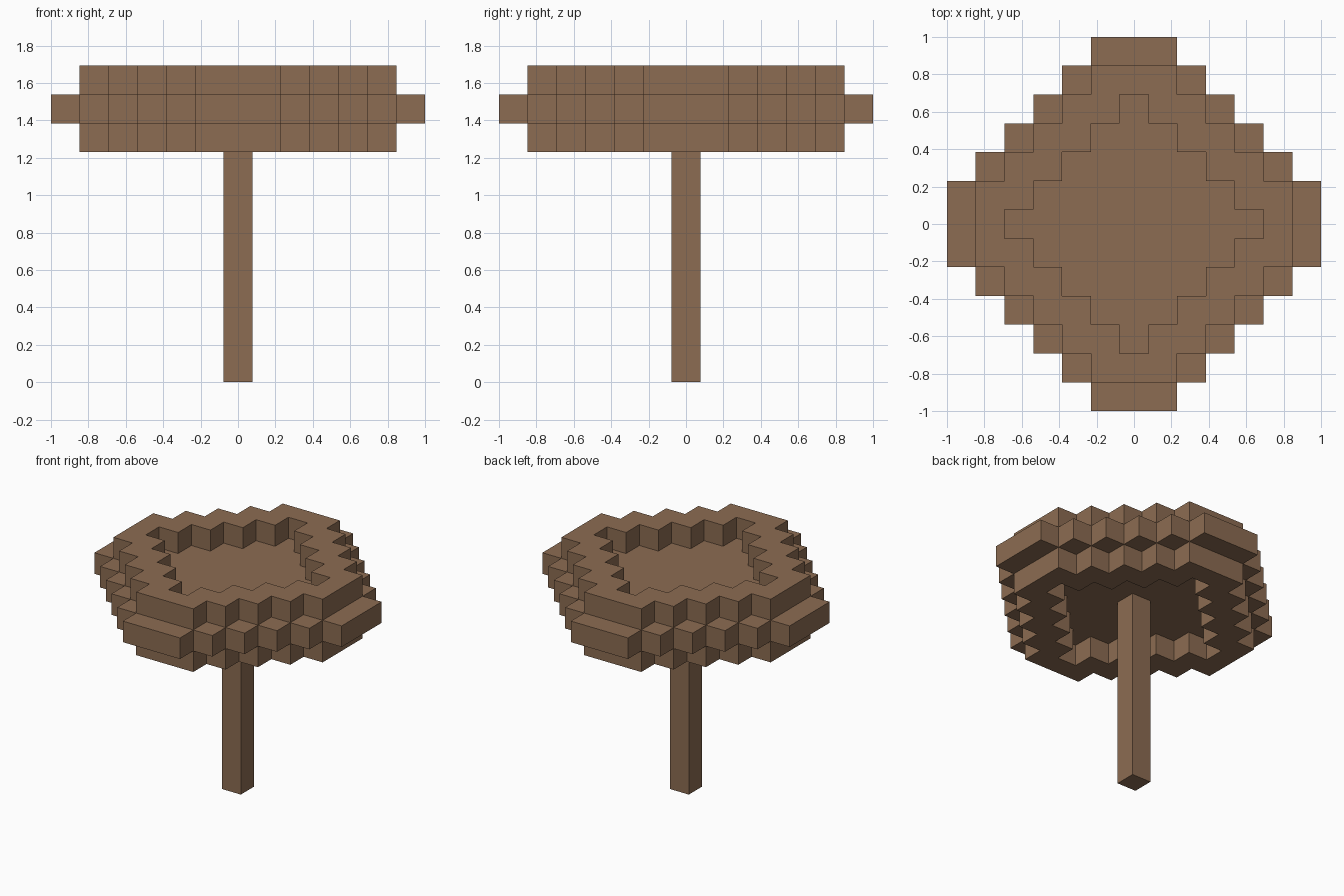
import bpy
import bmesh
from mathutils import Vector

old = bpy.data.objects.get("Cube")
if old:
    bpy.data.objects.remove(old, do_unlink=True)

U = 2 / 13  # edge of one block
TRUNK_BLOCKS = 9

bark = bpy.data.materials.new("brown")
bark.use_nodes = True
colour = (0.262, 0.150, 0.084, 1)
bark.diffuse_color = colour
bark.node_tree.nodes["Principled BSDF"].inputs["Base Color"].default_value = colour


def stepped_diamond(reach, limit):
    """Cells of a diamond with stepped sides and blunt tips."""
    span = range(-limit, limit + 1)
    return {(i, j) for i in span for j in span if abs(i) + abs(j) <= reach}


def block_object(name, cells):
    """One mesh skin around a set of blocks, without inner faces."""
    bm = bmesh.new()
    for cell in cells:
        for axis in range(3):
            for sign in (-1, 1):
                step = Vector((0, 0, 0))
                step[axis] = sign
                if tuple(int(c + s) for c, s in zip(cell, step)) in cells:
                    continue
                side = Vector((0, 0, 0))
                side[(axis + 1) % 3] = 1
                up = step.cross(side)
                centre = Vector(cell) + Vector((0, 0, 0.5)) + step / 2
                corners = (-side - up, side - up, side + up, up - side)
                bm.faces.new([bm.verts.new((centre + c / 2) * U) for c in corners])
    bmesh.ops.remove_doubles(bm, verts=bm.verts, dist=U / 100)
    mesh = bpy.data.meshes.new(name)
    bm.to_mesh(mesh)
    bm.free()
    mesh.materials.append(bark)
    obj = bpy.data.objects.new(name, mesh)
    bpy.context.collection.objects.link(obj)
    return obj


# Canopy: a wide middle tier between two narrower, recessed rims
middle = stepped_diamond(7, 6)
rim = stepped_diamond(6, 5) - stepped_diamond(4, 4)
canopy = {(i, j, TRUNK_BLOCKS) for i, j in middle}
for level in (TRUNK_BLOCKS - 1, TRUNK_BLOCKS + 1):
    canopy |= {(i, j, level) for i, j in rim}
block_object("canopy", canopy)

# Trunk: a square post reaching the underside of the middle tier
height = TRUNK_BLOCKS * U
bpy.ops.mesh.primitive_cube_add(size=1, location=(0, 0, height / 2))
trunk = bpy.context.object
trunk.name = "trunk"
trunk.scale = (U, U, height)
bpy.ops.object.transform_apply(location=False, rotation=False, scale=True)
trunk.data.materials.append(bark)
